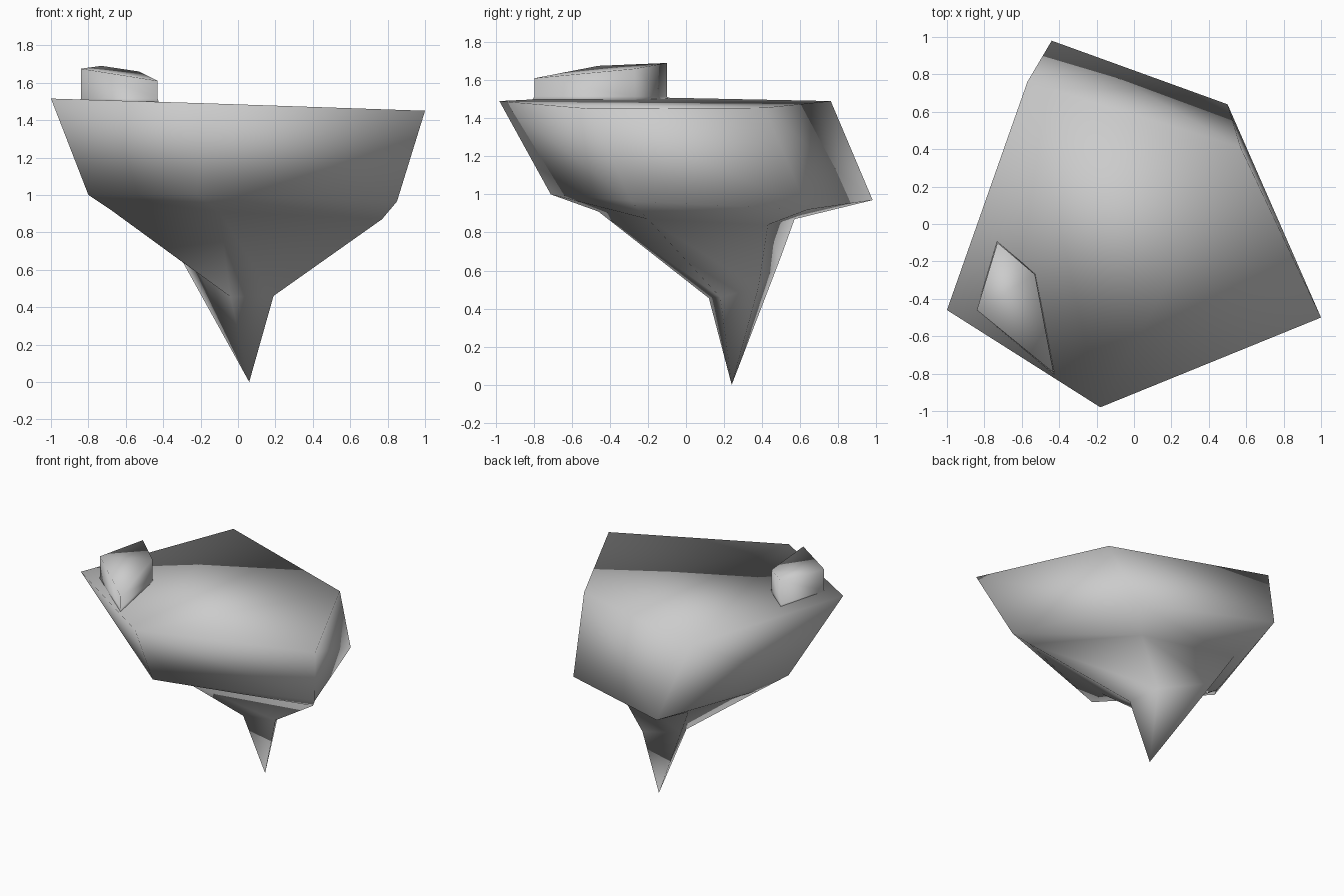
import bpy
import bmesh

cube = bpy.data.objects.get("Cube")
if cube:
    bpy.data.objects.remove(cube, do_unlink=True)

stone = bpy.data.materials.new("grey_stone")
stone.use_nodes = True
grey = (0.6, 0.6, 0.6, 1)
stone.diffuse_color = grey
stone.node_tree.nodes["Principled BSDF"].inputs["Base Color"].default_value = grey


def loft(name, rings, tip=None, cap_first=True):
    """Skin a stack of equal rings; close with an optional tip point or cap."""
    bm = bmesh.new()
    loops = [[bm.verts.new(p) for p in ring] for ring in rings]
    n = len(loops[0])
    for upper, lower in zip(loops, loops[1:]):
        for i in range(n):
            j = (i + 1) % n
            bm.faces.new((upper[i], upper[j], lower[j], lower[i]))
    if cap_first:
        bm.faces.new(loops[0])
    if tip:
        point = bm.verts.new(tip)
        for i in range(n):
            bm.faces.new((loops[-1][i], loops[-1][(i + 1) % n], point))
    else:
        bm.faces.new(loops[-1])
    bmesh.ops.recalc_face_normals(bm, faces=bm.faces)
    for face in bm.faces:
        face.smooth = True
    mesh = bpy.data.meshes.new(name)
    bm.to_mesh(mesh)
    bm.free()
    mesh.materials.append(stone)
    obj = bpy.data.objects.new(name, mesh)
    bpy.context.collection.objects.link(obj)
    return obj


# Floating rock: deck rim, belly rim, keel shoulder, spike collar, then the tip
deck = [(-1, -.46, 1.515), (-.18, -.98, 1.49), (1, -.5, 1.45), (.57, .41, 1.455), (-.57, .76, 1.49)]
belly = [(-.8, -.09, 1), (-.22, -.71, 1), (.85, -.29, .965), (.5, .64, .92), (-.44, .98, .97)]
shoulder = [(-.68, .08, .92), (-.1, -.46, .91), (.77, -.2, .87), (.29, .43, .84), (-.42, .57, .87)]
collar = [(-.2, .28, .57), (-.04, .12, .455), (.19, .18, .46), (.1, .38, .51), (-.3, .49, .65)]
loft("floating_rock", [deck, belly, shoulder, collar], tip=(.06, .24, 0))

# Small block standing on the deck, with a slight flare at its foot
block_top = [(-.84, -.46, 1.675), (-.43, -.795, 1.61), (-.53, -.27, 1.66), (-.73, -.1, 1.69)]
foot = [(x, y, 1.515) for x, y, z in block_top]
cx = sum(p[0] for p in foot) / len(foot)
cy = sum(p[1] for p in foot) / len(foot)
flare = [(cx + (x - cx) * 1.04, cy + (y - cy) * 1.04, 1.49) for x, y, z in foot]
loft("deck_block", [block_top, foot, flare])
